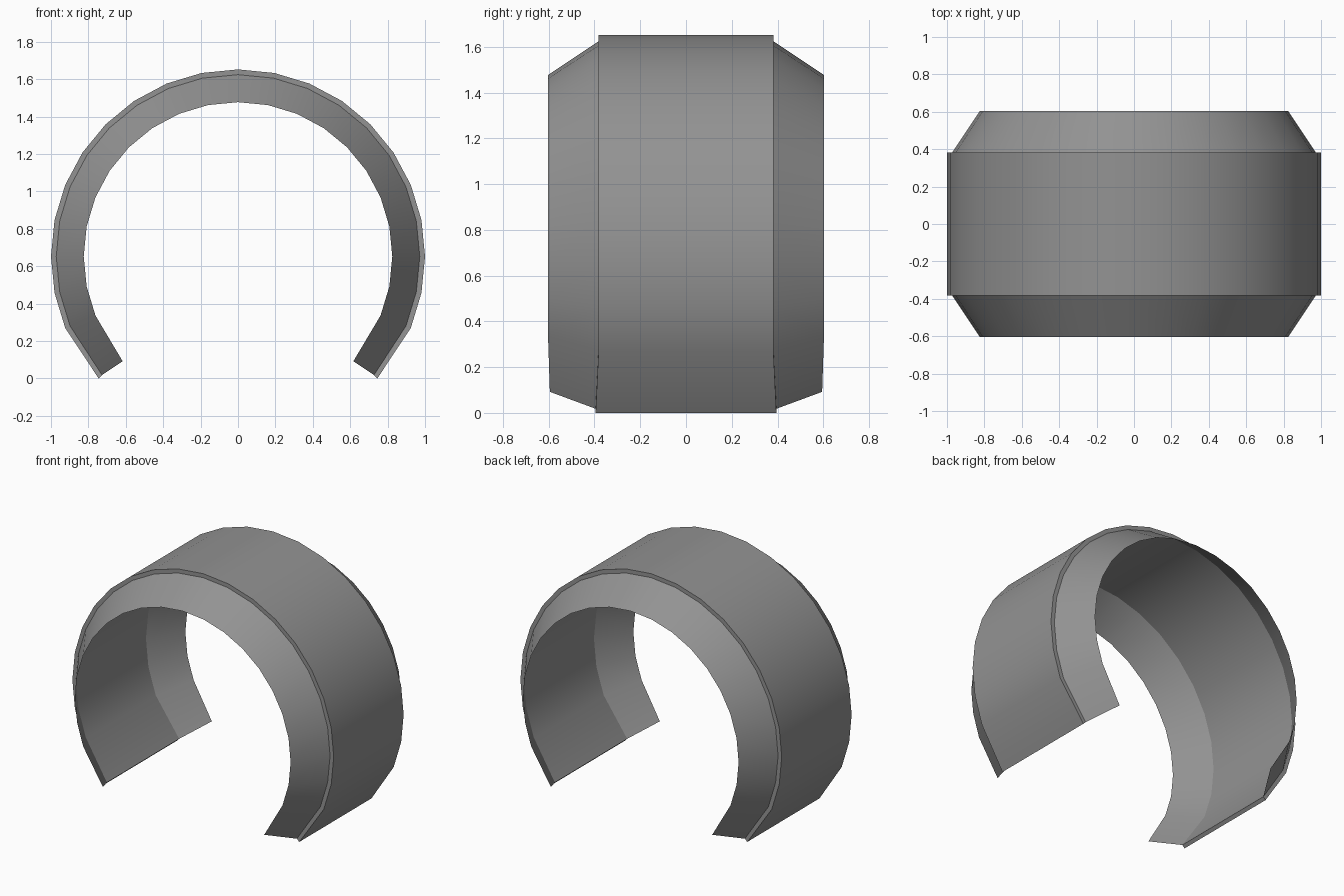
import bpy, bmesh, math
from mathutils import Vector

if "Cube" in bpy.data.objects:
    bpy.data.objects.remove(bpy.data.objects["Cube"])

CZ = 0.652          # height of the ring centre
STEP = math.radians(11.25)

grey = bpy.data.materials.new("mid grey")
grey.diffuse_color = (0.29, 0.29, 0.29, 1)
grey.use_nodes = True
grey.node_tree.nodes["Principled BSDF"].inputs["Base Color"].default_value = grey.diffuse_color


def arc(radius, end_x, end_z):
    """Open arc in x/z, left to right, with a longer last segment at each end."""
    pts = [(radius * math.sin(i * STEP), CZ + radius * math.cos(i * STEP))
           for i in range(-10, 11)]
    return [(-end_x, end_z)] + pts + [(end_x, end_z)]


def ring(bm, points, y, y_end):
    last = len(points) - 1
    return [bm.verts.new((x, y_end if i in (0, last) else y, z))
            for i, (x, z) in enumerate(points)]


def bridge(bm, a, b):
    for i in range(len(a) - 1):
        bm.faces.new((a[i], a[i + 1], b[i + 1], b[i]))


def finish(bm, name):
    mesh = bpy.data.meshes.new(name)
    bm.to_mesh(mesh)
    bm.free()
    mesh.materials.append(grey)
    obj = bpy.data.objects.new(name, mesh)
    bpy.context.collection.objects.link(obj)
    bpy.ops.object.select_all(action='DESELECT')
    obj.select_set(True)
    bpy.context.view_layer.objects.active = obj
    bpy.ops.object.shade_smooth_by_angle(angle=math.radians(30))
    return obj


outer = arc(1.0, 0.745, 0.0)
inner = arc(0.972, 0.727, 0.018)
rim = arc(0.825, 0.617, 0.092)

# Main band: thin open ring with closed ends
bm = bmesh.new()
loops = [ring(bm, outer, -0.382, -0.395), ring(bm, outer, 0.382, 0.395),
         ring(bm, inner, 0.382, 0.395), ring(bm, inner, -0.382, -0.395)]
for k in range(4):
    bridge(bm, loops[k], loops[(k + 1) % 4])
for end in (0, -1):
    bm.faces.new([loop[end] for loop in loops])
bmesh.ops.recalc_face_normals(bm, faces=bm.faces[:])
finish(bm, "band")

# Sloped side flanges: single sheets narrowing away from the band
for name, s in (("front_flange", -1), ("back_flange", 1)):
    bm = bmesh.new()
    bridge(bm, ring(bm, inner, s * 0.382, s * 0.395),
           ring(bm, rim, s * 0.603, s * 0.595))
    bm.normal_update()
    for f in bm.faces[:]:
        c = f.calc_center_median()
        if f.normal.dot(Vector((c.x, 0, c.z - CZ))) < 0:
            f.normal_flip()
    finish(bm, name)
